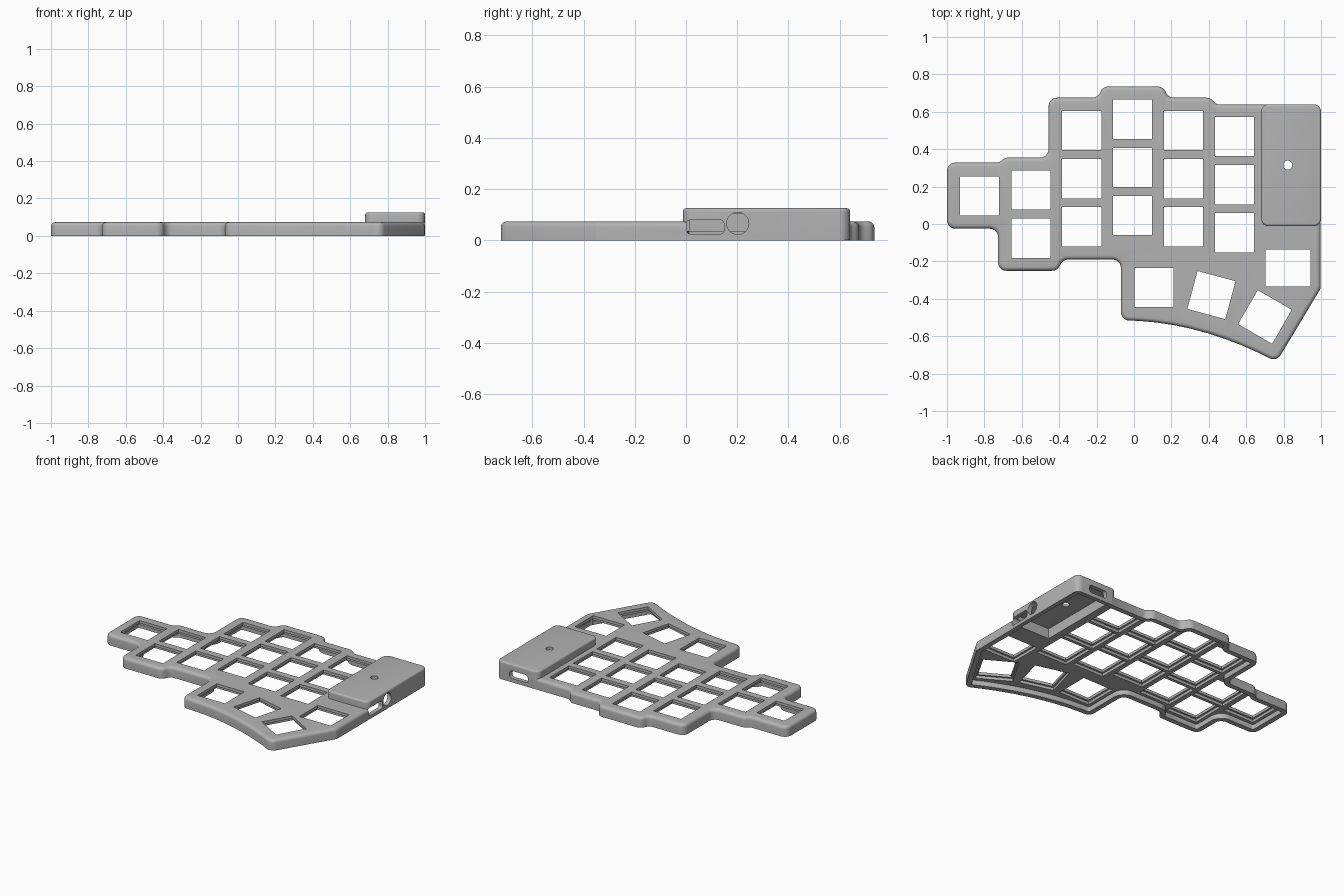
import bpy, bmesh, math
from mathutils import Vector, Matrix

cube = bpy.data.objects.get("Cube")
if cube:
    bpy.data.objects.remove(cube, do_unlink=True)

grey = bpy.data.materials.new("warm_grey_plastic")
grey.use_nodes = True
grey.diffuse_color = (0.45, 0.45, 0.45, 1)
grey.node_tree.nodes["Principled BSDF"].inputs["Base Color"].default_value = (0.45, 0.45, 0.45, 1)

TOP, PLATE_UNDER, RIB_UNDER, COVER_TOP = 0.073, 0.054, 0.035, 0.125


def rounded(points, radius, steps=6):
    """Replace each sharp corner of a counter-clockwise outline by an arc."""
    pts = [Vector(p) for p in points]
    out = []
    for i, p in enumerate(pts):
        to_prev, to_next = pts[i - 1] - p, pts[(i + 1) % len(pts)] - p
        turn = math.pi - to_prev.angle(to_next)
        if turn < 0.2:
            out.append(p)
            continue
        slope = math.tan(turn / 2)
        t = min(radius * slope, 0.48 * to_prev.length, 0.48 * to_next.length)
        u, v = to_prev.normalized(), to_next.normalized()
        centre = p + (u + v).normalized() * math.hypot(t, t / slope)
        a, b = p + u * t - centre, p + v * t - centre
        sweep = math.atan2(a.x * b.y - a.y * b.x, a.dot(b))
        for k in range(steps + 1):
            out.append(centre + Matrix.Rotation(sweep * k / steps, 2) @ a)
    return out


def inset(points, d):
    out = []
    for i, p in enumerate(points):
        e = (p - points[i - 1]).normalized()
        f = (points[(i + 1) % len(points)] - p).normalized()
        n, m = Vector((-e.y, e.x)), Vector((-f.y, f.x))
        out.append(p + (n + m) * (d / (1 + n.dot(m))))
    return out


def add_prism(bm, points, rings, matrix=Matrix.Identity(4)):
    """Stack (inset, height) rings of one outline into a closed solid."""
    loops = [[bm.verts.new(matrix @ Vector((p.x, p.y, z))) for p in inset(points, d)]
             for d, z in rings]
    for low, high in zip(loops, loops[1:]):
        for i in range(len(low)):
            j = (i + 1) % len(low)
            bm.faces.new((low[i], low[j], high[j], high[i]))
    bm.faces.new(loops[0][::-1])
    bm.faces.new(loops[-1])


def make(name, prisms):
    bm = bmesh.new()
    for prism in prisms:
        add_prism(bm, *prism)
    mesh = bpy.data.meshes.new(name)
    bm.to_mesh(mesh)
    bm.free()
    mesh.materials.append(grey)
    obj = bpy.data.objects.new(name, mesh)
    bpy.context.collection.objects.link(obj)
    return obj


def combine(target, tool, operation="DIFFERENCE"):
    mod = target.modifiers.new("combine", "BOOLEAN")
    mod.operation, mod.object, mod.solver = operation, tool, "EXACT"
    bpy.context.view_layer.update()
    graph = bpy.context.evaluated_depsgraph_get()
    mesh = bpy.data.meshes.new_from_object(target.evaluated_get(graph))
    target.modifiers.clear()
    target.data = mesh
    bpy.data.objects.remove(tool, do_unlink=True)


def rect(x0, x1, y0, y1):
    return [Vector(p) for p in ((x0, y0), (x1, y0), (x1, y1), (x0, y1))]


def circle(x, y, r, n=32):
    return [Vector((x + r * math.cos(2 * math.pi * k / n), y + r * math.sin(2 * math.pi * k / n)))
            for k in range(n)]


def soft_rings(bottom, top, r, steps=5):
    """Straight side ending in a rounded top edge."""
    arcs = [math.pi / 2 * k / steps for k in range(steps + 1)]
    return [(0, bottom)] + [(r * (1 - math.cos(a)), top - r + r * math.sin(a)) for a in arcs]


# Case outline: curved thumb edge, right side, stepped columns
thumb_edge = [(x, -0.515 - 0.32 * (x + 0.07) ** 2)
              for x in [-0.07 + 0.0925 * k for k in range(10)]]
outline = rounded(thumb_edge + [
    (0.998, -0.345), (0.998, 0.638), (0.44, 0.638), (0.41, 0.675), (0.185, 0.675),
    (0.155, 0.735), (-0.165, 0.735), (-0.195, 0.675), (-0.457, 0.675), (-0.457, 0.355),
    (-0.69, 0.355), (-0.72, 0.328), (-1, 0.328), (-1, -0.025), (-0.727, -0.025),
    (-0.727, -0.25), (-0.41, -0.25), (-0.38, -0.19), (-0.07, -0.19)], 0.045)
case = make("keyboard_case", [(outline, soft_rings(0, TOP, 0.022))])

# Raised controller cover
cover = rounded(rect(0.68, 1, -0.012, 0.64), 0.04)
combine(case, make("controller_cover", [(cover, soft_rings(0.001, COVER_TOP, 0.012))]), "UNION")

# Hollow underside and controller bay
combine(case, make("case_cavity", [(outline, [(0.035, -0.1), (0.035, RIB_UNDER)])]))
combine(case, make("controller_bay", [(rect(0.71, 0.971, 0.015, 0.611),
                                       [(0, -0.1), (0, COVER_TOP - 0.02)])]))

# Key positions: x, y, turn in degrees, width, depth
columns = [(-0.826, 0.15, 1), (-0.551, 0.182, 2), (-0.28, 0.5, 3),
           (-0.008, 0.56, 3), (0.265, 0.5, 3), (0.537, 0.468, 3)]
SIZE, PITCH = 0.21, 0.2575
keys = [(x, y - PITCH * row, 0, SIZE, SIZE) for x, y, count in columns for row in range(count)]
keys += [(0.107, -0.34, 0, SIZE, SIZE), (0.414, -0.38, -15, SIZE, SIZE),
         (0.70, -0.497, -30, SIZE, SIZE), (0.824, -0.235, 0, 0.24, 0.2)]


def key_prisms(grow, top):
    prisms = []
    for x, y, turn, w, d in keys:
        place = Matrix.Translation((x, y, 0)) @ Matrix.Rotation(math.radians(turn), 4, "Z")
        w2, d2 = w / 2 + grow, d / 2 + grow
        prisms.append((rect(-w2, w2, -d2, d2), [(0, -0.11), (0, top)], place))
    return prisms


# Wider relief under each key, then the through holes
combine(case, make("key_reliefs", key_prisms(0.013, PLATE_UNDER)))
combine(case, make("key_holes", key_prisms(0, 0.2)))

# Side slot, round socket, rear slot and reset hole
side = Matrix(((0, 0, 1, 0), (1, 0, 0, 0), (0, 1, 0, 0), (0, 0, 0, 1)))
rear = Matrix(((-1, 0, 0, 0), (0, 0, 1, 0), (0, 1, 0, 0), (0, 0, 0, 1)))
combine(case, make("port_cuts", [
    (rounded(rect(0.002, 0.148, 0.024, 0.079), 0.015), [(0, 0.93), (0, 1.1)], side),
    (circle(0.202, 0.066, 0.043), [(0, 0.93), (0, 1.1)], side),
    (rounded(rect(-0.9, -0.76, 0.027, 0.08), 0.02), [(0, 0.57), (0, 0.75)], rear),
    (circle(0.822, 0.315, 0.024), [(0, 0.09), (0, 0.2)])]))

bpy.ops.object.select_all(action="DESELECT")
case.select_set(True)
bpy.context.view_layer.objects.active = case
bpy.ops.object.shade_smooth_by_angle(angle=math.radians(30))
